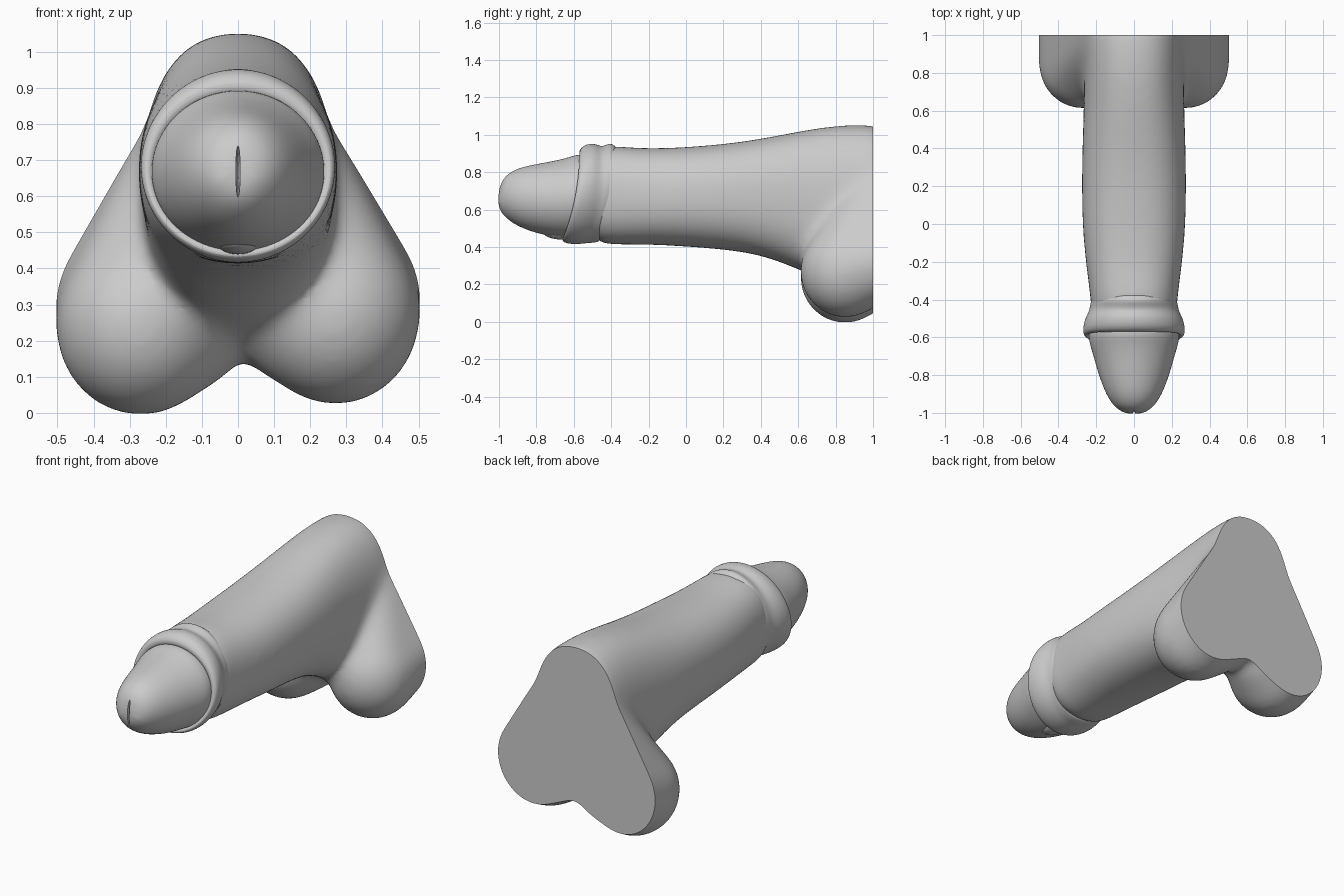
import bpy, bmesh
from math import sin, cos, pi, copysign
from mathutils import Matrix, Vector

if "Cube" in bpy.data.objects:
    bpy.data.objects.remove(bpy.data.objects["Cube"])


def new_object(name, bm):
    bmesh.ops.recalc_face_normals(bm, faces=bm.faces)
    me = bpy.data.meshes.new(name)
    bm.to_mesh(me)
    bm.free()
    ob = bpy.data.objects.new(name, me)
    bpy.context.collection.objects.link(ob)
    return ob


def add_loft(bm, rings, shear=0.0, power=1.0, n=40):
    """Rings along y: (y, top z, bottom z, half width); shear leans the lower side forward."""
    loops = []
    for y, top, bot, w in rings:
        loop = []
        for i in range(n):
            a = 2 * pi * i / n
            c, s = (copysign(abs(v) ** power, v) for v in (cos(a), sin(a)))
            loop.append(bm.verts.new((w * c, y + shear * ((1 - s) / 2) ** 2,
                                      (top + bot) / 2 + (top - bot) / 2 * s)))
        loops.append(loop)
    for a, b in zip(loops, loops[1:]):
        for i in range(n):
            j = (i + 1) % n
            bm.faces.new((a[i], a[j], b[j], b[i]))
    bm.faces.new(loops[0])
    bm.faces.new(loops[-1])


def add_ball(bm, loc, size, sub=4):
    m = Matrix.Translation(loc) @ Matrix.Diagonal((*size, 1))
    return bmesh.ops.create_icosphere(bm, subdivisions=sub, radius=1, matrix=m)["verts"]


def subsurf(ob, levels=2):
    m = ob.modifiers.new("smooth", "SUBSURF")
    m.levels = m.render_levels = levels


def smooth(ob, angle=0.7):
    bpy.ops.object.select_all(action="DESELECT")
    ob.select_set(True)
    bpy.context.view_layer.objects.active = ob
    bpy.ops.object.shade_smooth_by_angle(angle=angle)


def bake(ob):
    """Return the modified mesh as a bmesh and remove the source object."""
    dg = bpy.context.evaluated_depsgraph_get()
    bm = bmesh.new()
    bm.from_object(ob, dg)
    bpy.data.objects.remove(ob)
    return bm


# Shaft, widening downward at the base
bm = bmesh.new()
add_loft(bm, [(-.52, .93, .42, .225), (-.42, .938, .413, .231), (-.36, .942, .411, .235),
              (-.28, .931, .411, .247), (-.15, .929, .410, .262), (0, .935, .401, .275),
              (.2, .951, .386, .278), (.4, .979, .358, .275), (.6, 1.02, .28, .267),
              (.75, 1.045, .21, .265), (.87, 1.056, .175, .268), (1.0, 1.052, .155, .272),
              (1.12, 1.045, .15, .27)], power=.84)
shaft = new_object("shaft_source", bm)
subsurf(shaft)
body = bake(shaft)

# Two lobes, each a hull running up into the side of the shaft
for side, low in ((-1, -.006), (1, .024)):
    bm = bmesh.new()
    add_ball(bm, (side * .27, .85, .246 + low), (.236, .242, .25))
    add_ball(bm, (side * .10, .90, .27 + low), (.13, .19, .19))
    add_ball(bm, (side * .30, 1.08, .325 + low / 2), (.206, .16, .215))
    add_ball(bm, (side * .145, 1.06, .755), (.125, .16, .12))
    hull = bmesh.ops.convex_hull(bm, input=bm.verts[:])
    inner = [v for v in hull["geom_interior"] if isinstance(v, bmesh.types.BMVert)]
    bmesh.ops.delete(bm, geom=inner, context="VERTS")
    lobe = new_object("lobe_source", bm)
    body.from_mesh(lobe.data)
    bpy.data.objects.remove(lobe)

# Merge shaft and lobes, soften the creases, then cut the back flat
body = new_object("body_source", body)
remesh = body.modifiers.new("merge", "REMESH")
remesh.mode, remesh.voxel_size = "VOXEL", .014
soft = body.modifiers.new("soften", "SMOOTH")
soft.factor, soft.iterations = .5, 75
bm = bake(body)
cut = bmesh.ops.bisect_plane(bm, geom=bm.verts[:] + bm.edges[:] + bm.faces[:],
                             plane_co=Vector((0, 1, 0)), plane_no=Vector((0, 1, 0)),
                             clear_outer=True)
rim = [e for e in cut["geom_cut"] if isinstance(e, bmesh.types.BMEdge)]
bmesh.ops.holes_fill(bm, edges=rim, sides=0)
smooth(new_object("shaft_and_base", bm))

# Folded collar, its front lip leaning forward underneath
bm = bmesh.new()
add_loft(bm, [(-.36, .925, .435, .215), (-.385, .945, .426, .227), (-.405, .957, .422, .233),
              (-.43, .945, .421, .236), (-.455, .938, .418, .246), (-.485, .953, .415, .261),
              (-.525, .952, .415, .27), (-.555, .938, .421, .27), (-.572, .915, .431, .259),
              (-.57, .885, .45, .238), (-.53, .87, .46, .22)], shear=-.09)
collar = new_object("collar", bm)
subsurf(collar)
smooth(collar)

# Rounded head
bm = bmesh.new()
add_loft(bm, [(-.48, .87, .46, .22), (-.54, .89, .445, .235), (-.585, .896, .442, .242),
              (-.63, .878, .448, .235), (-.70, .862, .457, .213), (-.78, .847, .474, .191),
              (-.86, .832, .502, .163), (-.92, .812, .536, .134), (-.965, .78, .578, .10),
              (-.99, .74, .62, .06), (-1.0, .70, .66, .022)], shear=-.02)
for v in bm.verts:
    v.co.y = max(v.co.y, -1.003)
head = new_object("head", bm)
subsurf(head)

# Slit at the tip
bm = bmesh.new()
add_ball(bm, (0, -1.0, .67), (.006, .035, .075), 3)
slit = new_object("slit_cutter", bm)
slit.hide_render = True
slit.hide_set(True)
cutter = head.modifiers.new("slit", "BOOLEAN")
cutter.operation, cutter.object, cutter.solver = "DIFFERENCE", slit, "EXACT"
smooth(head)

# Small ridge joining head and collar underneath
bm = bmesh.new()
add_ball(bm, (0, -.65, .475), (.06, .11, .036))
smooth(new_object("underside_ridge", bm))
